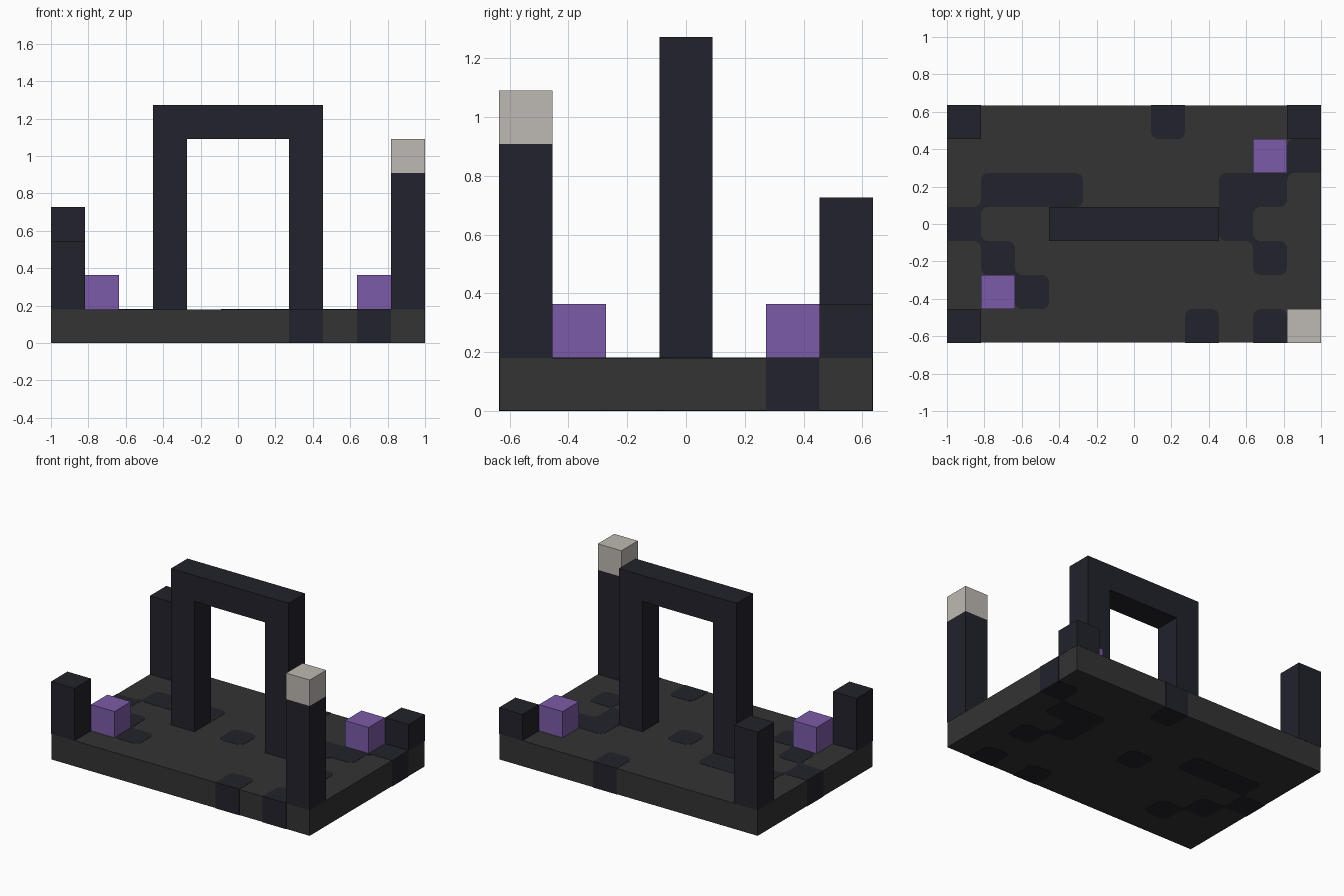
import bpy, bmesh, math

cube = bpy.data.objects.get("Cube")
if cube:
    bpy.data.objects.remove(cube, do_unlink=True)

COLS, ROWS = 11, 7
U = 2 / COLS          # one grid cell
GAP = 0.0015          # patches stand this far proud of the slab
R = 0.04              # patch corner rounding


def material(name, rgb):
    m = bpy.data.materials.new(name)
    m.use_nodes = True
    m.diffuse_color = (*rgb, 1)
    m.node_tree.nodes["Principled BSDF"].inputs["Base Color"].default_value = (*rgb, 1)
    return m


stone = material("grey stone", (0.033, 0.033, 0.033))
dark = material("dark obsidian", (0.016, 0.016, 0.025))
purple = material("purple crystal", (0.198, 0.105, 0.392))
pale = material("pale cap", (0.515, 0.485, 0.445))


def X(i):
    return (i - COLS / 2) * U


def Y(j):
    return (j - ROWS / 2) * U


def finish(name, bm, mat):
    bmesh.ops.recalc_face_normals(bm, faces=bm.faces)
    mesh = bpy.data.meshes.new(name)
    bm.to_mesh(mesh)
    bm.free()
    mesh.materials.append(mat)
    obj = bpy.data.objects.new(name, mesh)
    bpy.context.collection.objects.link(obj)


def extrude(bm, points, offset):
    face = bm.faces.new([bm.verts.new(p) for p in points])
    new = bmesh.ops.extrude_face_region(bm, geom=[face], use_keep_orig=True)["geom"]
    bmesh.ops.translate(bm, vec=offset, verts=[g for g in new if isinstance(g, bmesh.types.BMVert)])


def box(name, x0, x1, y0, y1, z0, z1, mat):
    bm = bmesh.new()
    extrude(bm, [(x0, y0, z0), (x1, y0, z0), (x1, y1, z0), (x0, y1, z0)], (0, 0, z1 - z0))
    finish(name, bm, mat)


def block(name, i, j, low, high, mat):
    box(name, X(i), X(i + 1), Y(j), Y(j + 1), low * U - (GAP if low == 1 else 0), high * U, mat)


# Slab
box("base_slab", X(0) + GAP, X(COLS) - GAP, Y(0) + GAP, Y(ROWS) - GAP, GAP, U - GAP, stone)

# Dark patches running through the slab, with softened corners
PATCHES = {(6, 6), (1, 4), (2, 4), (3, 4), (0, 3), (1, 2), (2, 1), (5, 3),
           (8, 4), (9, 4), (8, 3), (9, 2), (7, 0), (9, 0), (10, 5)}
CORNERS = [(-1, -1), (1, -1), (1, 1), (-1, 1)]


def is_patch(i, j):
    return (min(max(i, 0), COLS - 1), min(max(j, 0), ROWS - 1)) in PATCHES


def corner_arc(cx, cy, sx, sy):
    # Arc tangent to both edges meeting at the corner
    mid = math.atan2(sy, sx)
    return [(cx - sx * R + R * math.cos(mid + a * math.pi / 16),
             cy - sy * R + R * math.sin(mid + a * math.pi / 16), 0) for a in range(-4, 5)]


bm = bmesh.new()
for i in range(COLS):
    for j in range(ROWS):
        outline = []
        for sx, sy in CORNERS:
            cx, cy = X(i + (sx > 0)), Y(j + (sy > 0))
            side, end, diag = is_patch(i + sx, j), is_patch(i, j + sy), is_patch(i + sx, j + sy)
            arc = corner_arc(cx, cy, sx, sy)
            if is_patch(i, j):
                outline += [(cx, cy, 0)] if side or end or diag else arc
            elif side and end:
                extrude(bm, [(cx, cy, 0)] + arc, (0, 0, U))
        if outline:
            extrude(bm, outline, (0, 0, U))
finish("dark_patches", bm, dark)

# Archway
outer, inner, top = 2.5 * U, 1.5 * U, 7 * U
foot = U - GAP
profile = [(-outer, foot), (-outer, top), (outer, top), (outer, foot),
           (inner, foot), (inner, top - U), (-inner, top - U), (-inner, foot)]
bm = bmesh.new()
extrude(bm, [(x, -U / 2, z) for x, z in profile], (0, U, 0))
finish("archway", bm, dark)

# Corner pillars, cap and crystals
block("front_right_pillar", 0, 0, 1, 3, dark)
block("back_right_pillar", 0, 6, 1, 4, dark)
block("back_left_pillar", 10, 6, 1, 2, dark)
block("front_left_pillar", 10, 0, 1, 5, dark)
block("pillar_cap", 10, 0, 5, 6, pale)
block("front_crystal", 1, 1, 1, 2, purple)
block("back_crystal", 9, 5, 1, 2, purple)
